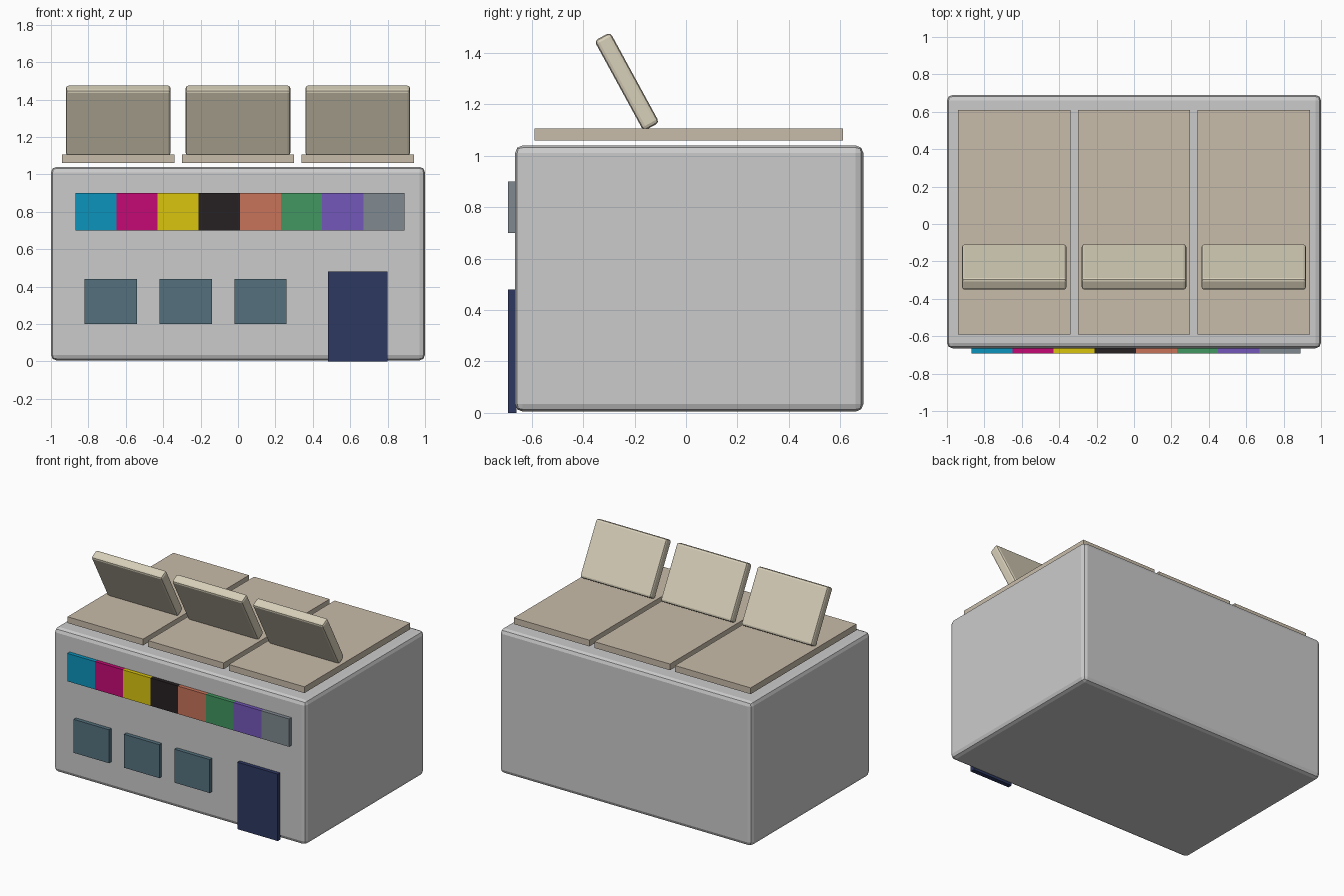
import bpy
import math

if "Cube" in bpy.data.objects:
    bpy.data.objects.remove(bpy.data.objects["Cube"])


def paint(name, rgb):
    # on-screen 0-255 colour to linear, lifted for shading
    m = bpy.data.materials.new(name)
    m.diffuse_color = [min(1.0, c / 255 / 0.82) ** 2.2 for c in rgb] + [1.0]
    m.use_nodes = True
    m.node_tree.nodes["Principled BSDF"].inputs["Base Color"].default_value = m.diffuse_color
    return m


def box(name, x, y, z, mat=None, bevel=0.0, segments=2, tilt=0.0):
    """Box from (min, max) ranges on each axis, optionally bevelled and tilted about x."""
    bpy.ops.mesh.primitive_cube_add(
        size=1, location=[(a + b) / 2 for a, b in (x, y, z)])
    ob = bpy.context.object
    ob.name = name
    ob.scale = [b - a for a, b in (x, y, z)]
    bpy.ops.object.transform_apply(location=False, rotation=False, scale=True)
    ob.rotation_euler.x = tilt
    if mat:
        ob.data.materials.append(mat)
    if bevel:
        mod = ob.modifiers.new("rounded_edges", 'BEVEL')
        mod.width = bevel
        mod.segments = segments
    return ob


# main cabinet
box("body", (-1, 1), (-0.665, 0.69), (0.005, 1.04), bevel=0.03)

# three roof slabs, each with a tilted flap leaning to the front
slab_mat = paint("slab_tan", (163, 153, 138))
flap_mat = paint("flap_beige", (176, 169, 151))
for i, cx in enumerate((-0.64, 0, 0.64), 1):
    box(f"roof_slab_{i}", (cx - 0.3, cx + 0.3), (-0.59, 0.61), (1.06, 1.105), slab_mat)
    box(f"tilted_flap_{i}", (cx - 0.28, cx + 0.28), (-0.265, -0.195), (1.088, 1.488),
        flap_mat, bevel=0.015, tilt=math.radians(28.6))

# row of coloured front panels
colours = {
    "cyan": (16, 120, 152), "magenta": (160, 15, 95), "yellow": (178, 160, 18),
    "black": (35, 31, 33), "terracotta": (163, 94, 74), "green": (56, 122, 80),
    "purple": (94, 72, 150), "slate": (104, 112, 118),
}
for i, (name, rgb) in enumerate(colours.items()):
    x0 = -0.87 + 0.22 * i
    box(f"{name}_panel", (x0, x0 + 0.22), (-0.692, -0.66), (0.70, 0.90), paint(name, rgb))

# windows
glass = paint("window_glass", (70, 92, 102))
for i in range(3):
    x0 = -0.82 + 0.4 * i
    box(f"window_{i + 1}", (x0, x0 + 0.28), (-0.692, -0.66), (0.20, 0.44), glass)

# door
box("door", (0.48, 0.80), (-0.692, -0.66), (0, 0.48), paint("door_navy", (40, 48, 80)))
